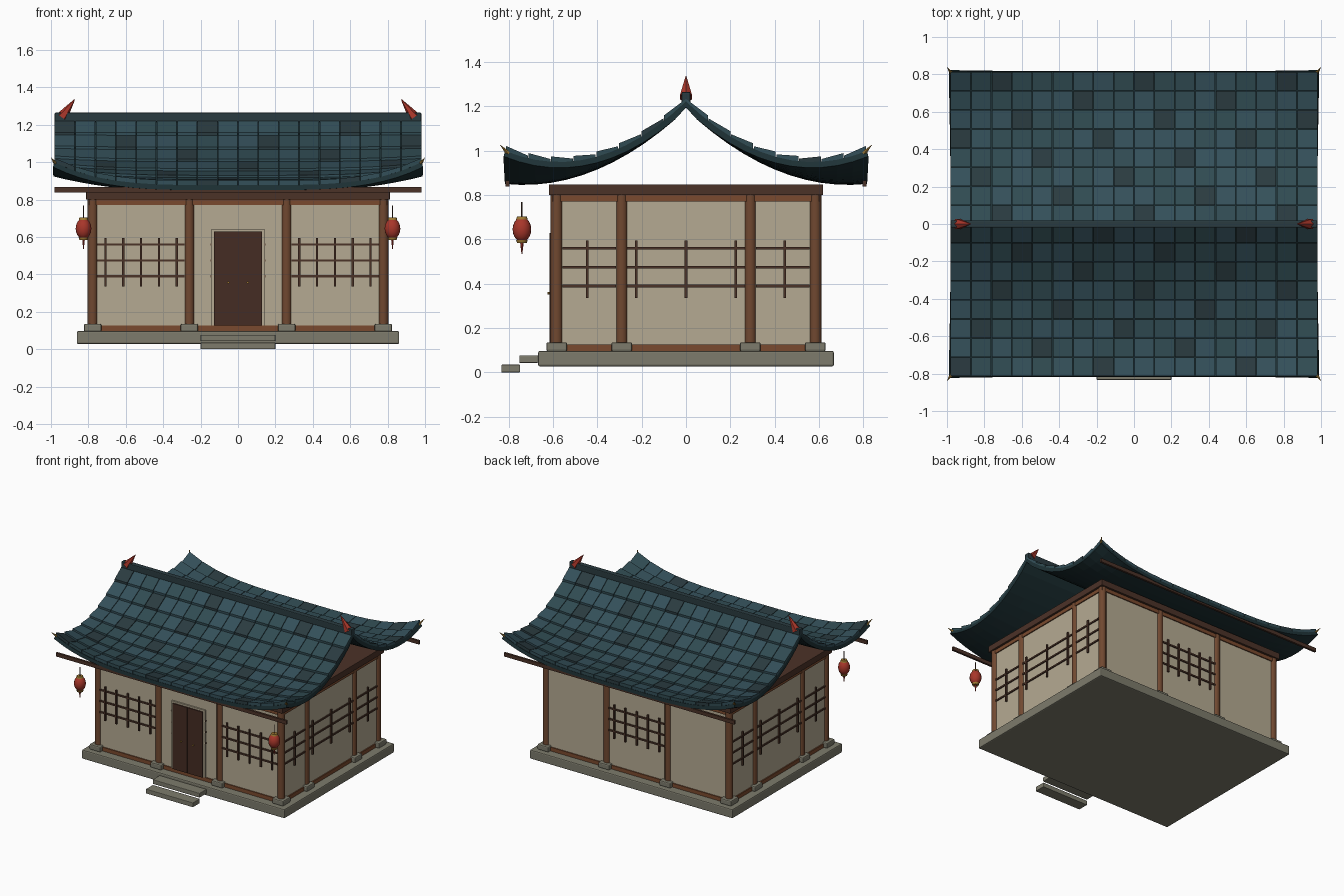
import bpy, bmesh, math, random
from mathutils import Vector

if "Cube" in bpy.data.objects:
    bpy.data.objects.remove(bpy.data.objects["Cube"])

random.seed(4)

def mat(name, hexcol):
    def lin(v):
        v /= 255
        return v / 12.92 if v < 0.04 else ((v + 0.055) / 1.055) ** 2.4
    m = bpy.data.materials.new(name)
    m.diffuse_color = [lin(int(hexcol[i:i + 2], 16)) for i in (0, 2, 4)] + [1]
    m.use_nodes = True
    m.node_tree.nodes["Principled BSDF"].inputs["Base Color"].default_value = m.diffuse_color
    return m

STONE = mat("stone", "7d7b6c")
PLASTER = mat("plaster", "b5aa92")
WOOD = mat("wood", "704830")
TRIM = mat("trim_wood", "7a4a2e")
DARK = mat("dark_wood", "4b3227")
DOOR = mat("door_wood", "452c23")
RED = mat("red", "a8362a")
GOLD = mat("gold", "a07a34")
SHELL = mat("roof_underside", "1e3236")
TILES = [mat("tile_a", "34505a"), mat("tile_b", "304b52"), mat("tile_c", "2a3b40")]

def finish(name, bm, *mats):
    bmesh.ops.recalc_face_normals(bm, faces=bm.faces)
    me = bpy.data.meshes.new(name)
    bm.to_mesh(me)
    bm.free()
    ob = bpy.data.objects.new(name, me)
    bpy.context.collection.objects.link(ob)
    for m in mats:
        me.materials.append(m)
    return ob

def box(name, x0, x1, y0, y1, z0, z1, m, bevel=0):
    bm = bmesh.new()
    bmesh.ops.create_cube(bm, size=1)
    for v in bm.verts:
        v.co = ((x0 + x1) / 2 + v.co.x * (x1 - x0), (y0 + y1) / 2 + v.co.y * (y1 - y0),
                (z0 + z1) / 2 + v.co.z * (z1 - z0))
    if bevel:
        bmesh.ops.bevel(bm, geom=bm.edges[:], offset=bevel, segments=2, profile=0.5, affect='EDGES')
    return finish(name, bm, m)

def cone(name, a, b, r1, r2, m, n=12):
    a, b = Vector(a), Vector(b)
    bm = bmesh.new()
    bmesh.ops.create_cone(bm, cap_ends=True, segments=n, radius1=r1, radius2=r2, depth=(b - a).length)
    rot = (b - a).to_track_quat('Z', 'Y')
    for v in bm.verts:
        v.co = (a + b) / 2 + rot @ v.co
    if n > 8:
        for f in bm.faces:
            f.smooth = len(f.verts) == 4
    return finish(name, bm, m)

# stone platform and steps
box("platform", -.862, .862, -.667, .667, .027, .097, STONE, .008)
box("upper_step", -.2, .2, -.752, -.667, .043, .077, STONE, .004)
box("lower_step", -.2, .2, -.833, -.748, 0, .035, STONE, .004)

# walls with sill, head rail and top beam
box("walls", -.788, .788, -.594, .594, .097, .81, PLASTER)
box("sill", -.796, .796, -.602, .602, .097, .126, TRIM)
box("head_rail", -.796, .796, -.602, .602, .772, .805, TRIM)
box("top_beam", -.812, .812, -.618, .618, .8, .848, DARK, .003)

# columns on stone feet
XS, YS = (-.777, -.26, .26, .777), (-.583, -.29, .29, .583)
for x in XS:
    for y in YS:
        if abs(x) > .7 or abs(y) > .5:
            cone("column", (x, y, .12), (x, y, .805), .027, .027, WOOD)
            box("column_foot", x - .047, x + .047, y - .047, y + .047, .095, .136, STONE, .008)

# window lattices: bars laid along a wall at given side
def lattice(axis, face, a, b, uprights):
    def bar(u0, u1, z0, z1, d):
        w0, w1 = sorted((face * .98, face + math.copysign(d, face)))
        if axis == 'x':
            box("lattice_bar", u0, u1, w0, w1, z0, z1, DARK)
        else:
            box("lattice_bar", w0, w1, u0, u1, z0, z1, DARK)
    for z in (.39, .475, .56):
        bar(a, b, z - .006, z + .006, .008)
    for u in uprights:
        bar(u - .006, u + .006, .335, .595, .012)

five = [-.191, -.096, 0, .096, .191]
lattice('x', -.594, -.755, -.285, [-.518 + u for u in five])
lattice('x', -.594, .285, .755, [.518 + u for u in five])
lattice('x', -.594, -.147, .147, [])
lattice('x', .594, -.238, .238, five)
for s in (-1, 1):
    lattice('y', .788 * s, -.265, .265, [-.225, 0, .225])
    lattice('y', .788 * s, .315, .558, [.445])
    lattice('y', .788 * s, -.558, -.315, [-.445])

# double door with frame and knobs
box("door_frame", -.143, .143, -.606, -.58, .126, .643, PLASTER)
for s in (-1, 1):
    x0, x1 = sorted((.001 * s, .128 * s))
    box("door_leaf", x0, x1, -.615, -.59, .126, .63, DOOR)
    cone("door_knob", (.052 * s, -.613, .357), (.052 * s, -.624, .357), .006, .006, GOLD, 8)

# curved roof surface with raised corners
HX, HY = .98, .815

def roof_z(x, y):
    y = abs(y)
    return 1.24 - .955 * y + .653 * y * y + .12 * (abs(x) / HX) ** 4 * (y / .81) ** 2

bm = bmesh.new()
bmesh.ops.create_grid(bm, x_segments=28, y_segments=24, size=1)
for v in bm.verts:
    x, y = v.co.x * HX, v.co.y * HY
    v.co = (x, y, roof_z(x, y) - .018)
shell = finish("roof_shell", bm, SHELL)
for p in shell.data.polygons:
    if p.normal.z < 0:
        shell.data.flip_normals()
        break
sol = shell.modifiers.new("thickness", 'SOLIDIFY')
sol.thickness, sol.offset = .027, -1

# tiles in stepped rows on both slopes
COLS, ROWS = 18, 8
bm = bmesh.new()
for s in (-1, 1):
    for j in range(ROWS):
        ya, yb = HY * j / ROWS, HY * (j + 1) / ROWS - .003
        for i in range(COLS):
            xa = -HX + 2 * HX * i / COLS + (.002 if i else 0)
            xb = -HX + 2 * HX * (i + 1) / COLS - (.002 if i < COLS - 1 else 0)
            vs = []
            for y, top in ((ya, -.006), (yb, .006)):
                for x in (xa, xb):
                    for d in (top - .024, top):
                        vs.append(bm.verts.new((x, s * y, roof_z(x, y) + d)))
            k = 2 if (3 * i + 5 * j + (s > 0)) % 7 == 0 else random.choice((0, 1))
            for q in ((0, 1, 3, 2), (4, 6, 7, 5), (0, 4, 5, 1), (2, 3, 7, 6), (1, 5, 7, 3), (0, 2, 6, 4)):
                bm.faces.new([vs[n] for n in q]).material_index = k
finish("roof_tiles", bm, *TILES)

# ridge, eave boards, ridge horns and corner tips
box("ridge", -HX, HX, -.02, .02, 1.215, 1.265, TILES[2], .006)
for s in (-1, 1):
    y0, y1 = sorted((.797 * s, .813 * s))
    box("eave_board", -.98, .98, y0, y1, .838, .866, DARK)
    cone("ridge_horn", (.942 * s, 0, 1.24), (.873 * s, 0, 1.336), .032, .002, RED, 6)
    for t in (-1, 1):
        cone("corner_tip", (.962 * s, .788 * t, .972), (.999 * s, .837 * t, 1.025), .016, .001, GOLD, 6)

# hanging lanterns at the front corners
for s in (-1, 1):
    x, y = .826 * s, -.74
    bm = bmesh.new()
    bmesh.ops.create_uvsphere(bm, u_segments=16, v_segments=10, radius=1)
    for v in bm.verts:
        v.co = (x + v.co.x * .042, y + v.co.y * .042, .645 + v.co.z * .056)
    for f in bm.faces:
        f.smooth = True
    finish("lantern_body", bm, RED)
    cone("lantern_top_cap", (x, y, .69), (x, y, .703), .026, .022, GOLD)
    cone("lantern_bottom_cap", (x, y, .583), (x, y, .597), .022, .026, GOLD)
    cone("lantern_cord", (x, y, .70), (x, y, .768), .003, .003, DARK, 6)
    cone("lantern_tassel", (x, y, .535), (x, y, .585), .002, .008, RED, 6)
